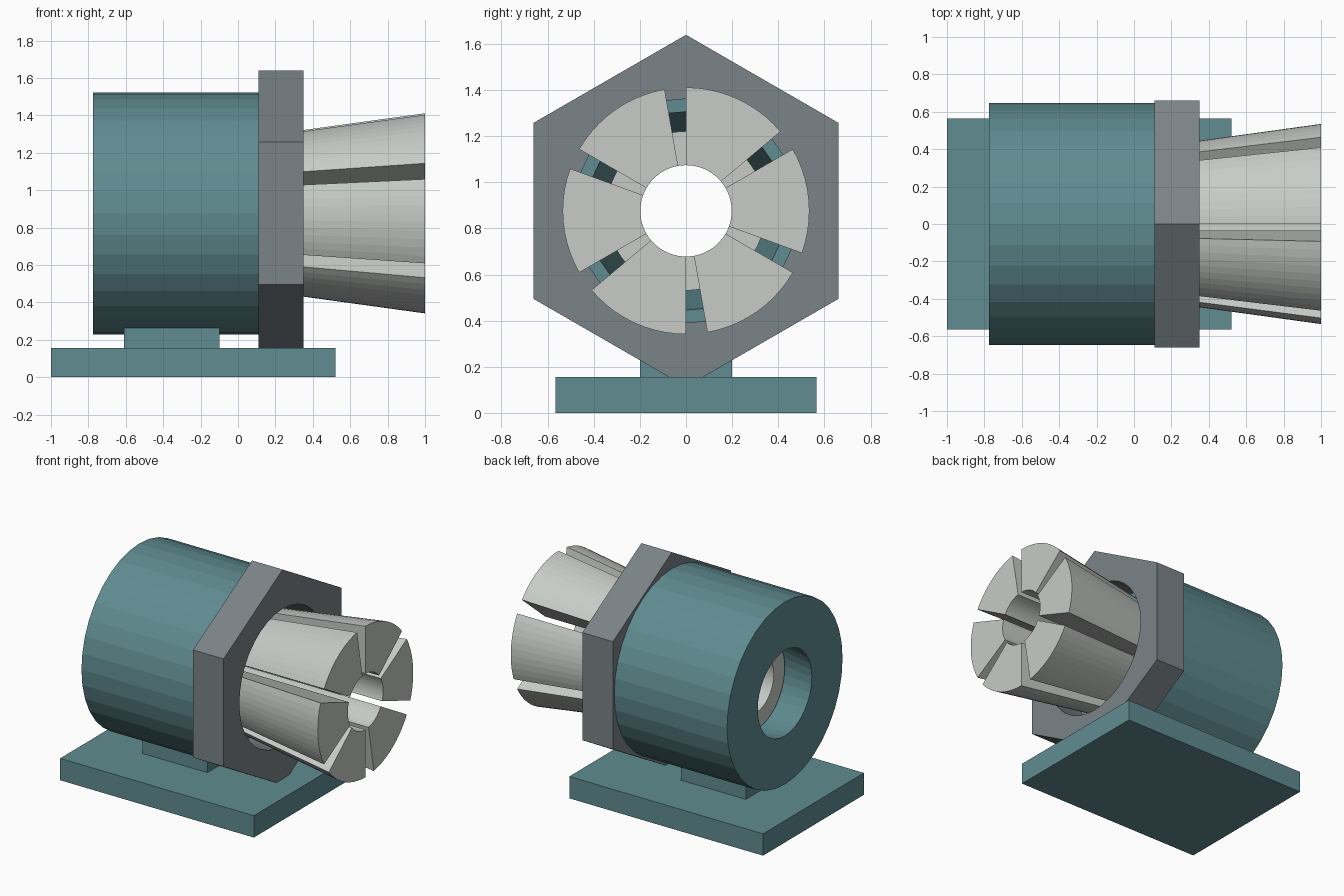
import bpy, bmesh
from math import sin, cos, radians
from mathutils import Vector

cube = bpy.data.objects.get("Cube")
if cube:
    bpy.data.objects.remove(cube)

AXIS_Z = 0.876


def material(name, rgb):
    m = bpy.data.materials.new(name)
    m.use_nodes = True
    m.diffuse_color = (*rgb, 1)
    m.node_tree.nodes["Principled BSDF"].inputs["Base Color"].default_value = (*rgb, 1)
    return m


teal = material("teal paint", (0.115, 0.262, 0.28))
steel = material("dark steel", (0.195, 0.227, 0.242))
silver = material("pale metal", (0.57, 0.60, 0.57))


def finish(name, bm, mat):
    bmesh.ops.remove_doubles(bm, verts=bm.verts, dist=1e-5)
    bmesh.ops.recalc_face_normals(bm, faces=bm.faces)
    mesh = bpy.data.meshes.new(name)
    bm.to_mesh(mesh)
    bm.free()
    mesh.materials.append(mat)
    obj = bpy.data.objects.new(name, mesh)
    bpy.context.collection.objects.link(obj)


def point(x, r, degrees):
    a = radians(degrees)
    return Vector((x, r * cos(a), AXIS_Z + r * sin(a)))


def face(bm, points):
    bm.faces.new([bm.verts.new(p) for p in points])


def band(bm, start, end, a, b):
    """One strip of a turned surface between two (x, r) profile points."""
    face(bm, [point(*start, a), point(*end, a), point(*end, b), point(*start, b)])


def box(name, low, high, mat):
    bm = bmesh.new()
    bmesh.ops.create_cube(bm, size=1)
    for v in bm.verts:
        v.co = [(l + h) / 2 + c * (h - l) for l, h, c in zip(low, high, v.co)]
    finish(name, bm, mat)


# Base plate and the short pedestal under the housing
box("base_plate", (-1, -0.565, 0), (0.52, 0.565, 0.155), teal)
box("pedestal", (-0.61, -0.2, 0.155), (-0.1, 0.2, 0.262), teal)

# Cylindrical housing with a tapered bore
bm = bmesh.new()
profile = [(-0.775, 0.647), (0.11, 0.647), (0.11, 0.43), (-0.775, 0.303)]
for a in range(0, 360, 10):
    for i in range(len(profile)):
        band(bm, profile[i - 1], profile[i], a, a + 10)
finish("housing", bm, teal)

# Hexagonal nut with a round hole, flats to the sides and a corner on top
NUT_BACK, NUT_FRONT, FLAT_R, HOLE_R = 0.11, 0.35, 0.661, 0.485


def hex_radius(a):
    return FLAT_R / cos(radians((a + 30) % 60 - 30))


bm = bmesh.new()
for a in range(0, 360, 10):
    b = a + 10
    ra, rb = hex_radius(a), hex_radius(b)
    for x in (NUT_BACK, NUT_FRONT):
        face(bm, [point(x, HOLE_R, a), point(x, ra, a), point(x, rb, b), point(x, HOLE_R, b)])
    face(bm, [point(NUT_BACK, ra, a), point(NUT_FRONT, ra, a),
              point(NUT_FRONT, rb, b), point(NUT_BACK, rb, b)])
    band(bm, (NUT_BACK, HOLE_R), (NUT_FRONT, HOLE_R), a, b)
finish("hex_nut", bm, steel)

# Tapered collet: solid ring at the rear, six jaws split by wedge slots
BACK, SPLIT, FRONT, BORE, STEP = -0.55, -0.375, 1.0, 0.198, 5


def taper(x):
    return 0.535 - 0.138 * (FRONT - x)


def in_slot(a):
    return 30 <= a % 60 < 40


bm = bmesh.new()
outer = [(x, taper(x)) for x in (BACK, SPLIT, FRONT)]
inner = [(x, BORE) for x in (BACK, SPLIT, FRONT)]
for a in range(0, 360, STEP):
    b = a + STEP
    band(bm, outer[0], outer[1], a, b)
    band(bm, inner[0], inner[1], a, b)
    band(bm, outer[0], inner[0], a, b)
    if in_slot(a):
        band(bm, outer[1], inner[1], a, b)
    else:
        band(bm, outer[1], outer[2], a, b)
        band(bm, inner[1], inner[2], a, b)
        band(bm, outer[2], inner[2], a, b)
    # slot side walls
    if in_slot(a) != in_slot(a - STEP):
        face(bm, [point(*p, a) for p in (outer[1], outer[2], inner[2], inner[1])])
finish("collet", bm, silver)
